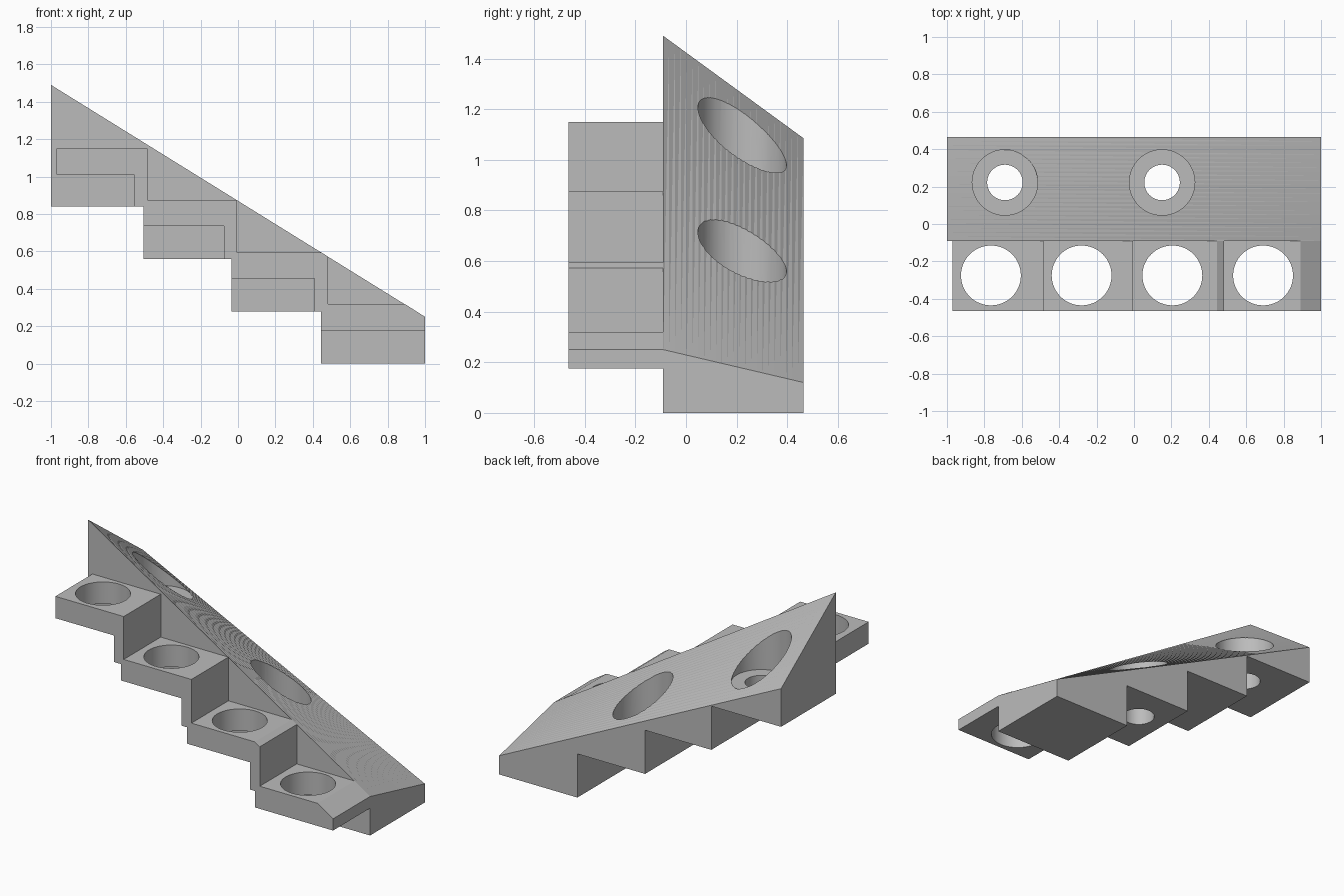
import bpy, bmesh, math

if "Cube" in bpy.data.objects:
    bpy.data.objects.remove(bpy.data.objects["Cube"])

FRONT, MID, BACK = -0.465, -0.09, 0.465
STEPS = 24

grey = bpy.data.materials.new("plain grey")
grey.use_nodes = True
grey.diffuse_color = (0.5, 0.5, 0.5, 1)
grey.node_tree.nodes["Principled BSDF"].inputs["Base Color"].default_value = (0.5, 0.5, 0.5, 1)


def loft(name, sections):
    """Solid through matching (y, outline) sections, with end caps."""
    bm = bmesh.new()
    rings = [[bm.verts.new((x, y, z)) for x, z in outline] for y, outline in sections]
    n = len(rings[0])
    for a, b in zip(rings, rings[1:]):
        for i in range(n):
            j = (i + 1) % n
            bm.faces.new((a[i], a[j], b[j], b[i]))
    bm.faces.new(rings[0])
    bm.faces.new(rings[-1][::-1])
    bmesh.ops.recalc_face_normals(bm, faces=bm.faces)
    bmesh.ops.triangulate(bm, faces=[f for f in bm.faces if len(f.verts) == 4])
    mesh = bpy.data.meshes.new(name)
    bm.to_mesh(mesh)
    bm.free()
    obj = bpy.data.objects.new(name, mesh)
    bpy.context.collection.objects.link(obj)
    mesh.materials.append(grey)
    return obj


def bore(obj, x, y, radius, bottom, top):
    """Cut a vertical round hole."""
    bpy.ops.mesh.primitive_cylinder_add(vertices=64, radius=radius, depth=top - bottom,
                                        location=(x, y, (top + bottom) / 2))
    cutter = bpy.context.object
    cutter.hide_render = True
    cutter.data.materials.append(grey)
    mod = obj.modifiers.new("bore", 'BOOLEAN')
    mod.operation, mod.solver, mod.object = 'DIFFERENCE', 'EXACT', cutter
    bpy.context.view_layer.objects.active = obj
    bpy.ops.object.modifier_apply(modifier=mod.name)
    bpy.data.objects.remove(cutter)


def smooth(obj):
    bpy.ops.object.select_all(action='DESELECT')
    obj.select_set(True)
    bpy.context.view_layer.objects.active = obj
    bpy.ops.object.shade_smooth_by_angle(angle=math.radians(20))


# Wedge block: stepped underside, twisted sloping top
underside = [(-1, 0.84), (-0.505, 0.84), (-0.505, 0.56), (-0.035, 0.56),
             (-0.035, 0.28), (0.445, 0.28), (0.445, 0), (1, 0)]
sections = []
for k in range(STEPS + 1):
    t = k / STEPS
    top = [(1, 0.25 - 0.13 * t), (-1, 1.49 - 0.405 * t)]
    sections.append((MID + (BACK - MID) * t, underside + top))
wedge = loft("wedge_block", sections)

# Counterbored screw holes in the wedge
for x, base in ((-0.69, 0.84), (0.15, 0.28)):
    bore(wedge, x, 0.222, 0.175, base + 0.11, 2)
    bore(wedge, x, 0.222, 0.095, base - 0.1, 2)
smooth(wedge)

# Stepped shelf strip along the front
upper = [(-0.97, 1.15), (-0.485, 1.15), (-0.485, 0.875), (-0.005, 0.875),
         (-0.005, 0.595), (0.445, 0.595), (0.48, 0.573), (0.48, 0.32),
         (0.89, 0.32), (1, 0.25)]
lower = [(1, 0.175), (0.445, 0.175), (0.445, 0.28), (0.41, 0.28), (0.41, 0.455),
         (-0.035, 0.455), (-0.035, 0.56), (-0.075, 0.56), (-0.075, 0.735),
         (-0.505, 0.735), (-0.505, 0.84), (-0.555, 0.84), (-0.555, 1.01), (-0.97, 1.01)]
shelf = loft("stepped_shelf", [(FRONT, upper + lower), (MID, upper + lower)])

# One round socket through each shelf
for i in range(4):
    bore(shelf, -0.765 + 0.485 * i, -0.275, 0.16, -0.1, 2)
smooth(shelf)
